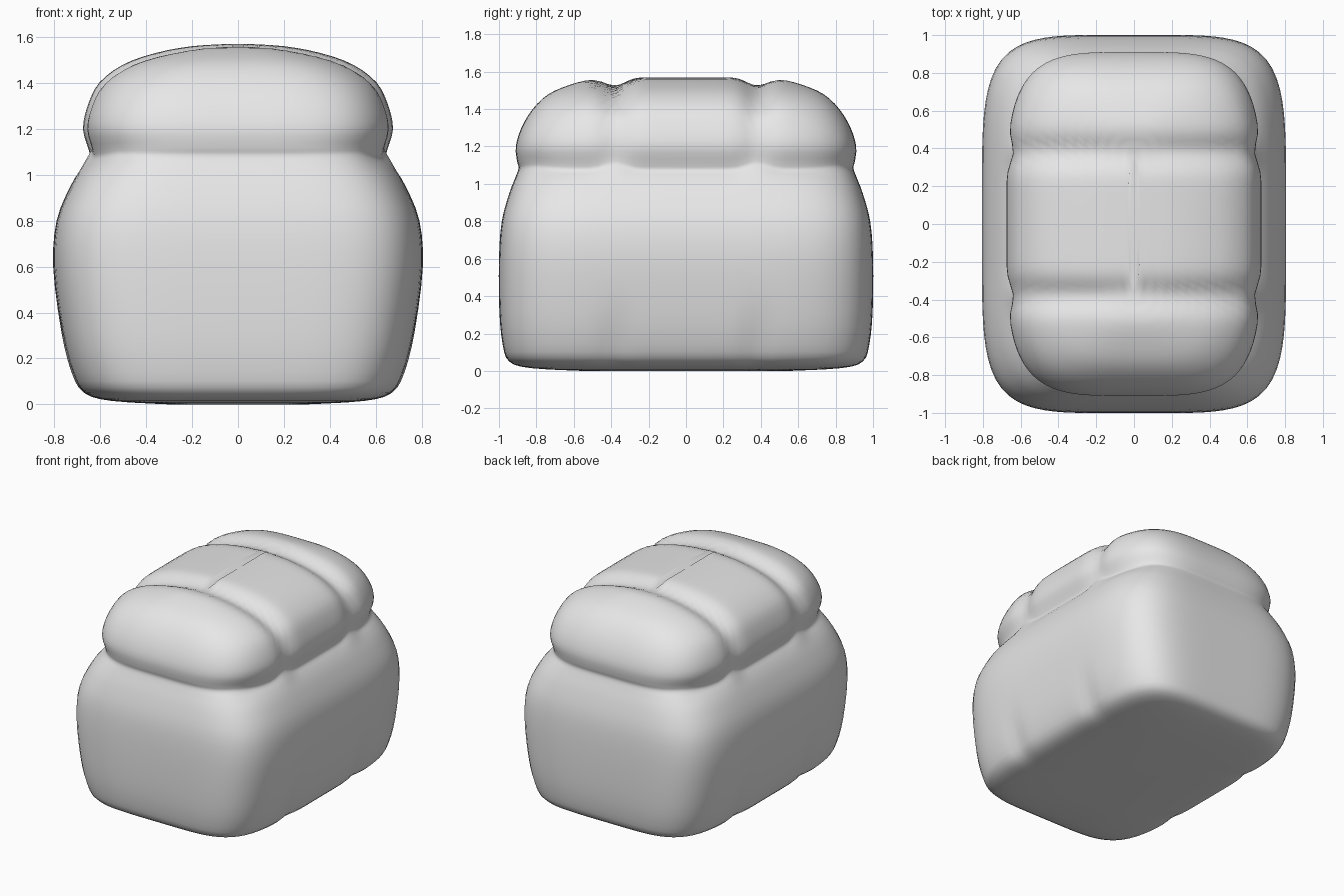
import bpy
import bmesh
import math

cube = bpy.data.objects.get("Cube")
if cube:
    bpy.data.objects.remove(cube, do_unlink=True)

# Single plain material
crust = bpy.data.materials.new("plain_grey")
crust.use_nodes = True
grey = (0.8, 0.8, 0.8, 1.0)
crust.diffuse_color = grey
crust.node_tree.nodes["Principled BSDF"].inputs["Base Color"].default_value = grey

# Loaf profile: height, half width, half depth, corner squareness
PROFILE = [
    (0.0, 0.30, 0.55, 4), (0.015, 0.55, 0.83, 4.5), (0.05, 0.67, 0.945, 5),
    (0.14, 0.725, 0.98, 5), (0.32, 0.77, 0.998, 5), (0.6, 0.805, 1.0, 5),
    (0.8, 0.79, 0.985, 5), (0.95, 0.73, 0.945, 4.8), (1.04, 0.675, 0.91, 4.5),
    (1.085, 0.645, 0.895, 4.2), (1.12, 0.65, 0.903, 4), (1.2, 0.675, 0.91, 4),
    (1.3, 0.655, 0.88, 4), (1.4, 0.605, 0.82, 3.8), (1.48, 0.5, 0.735, 3.5),
    (1.53, 0.36, 0.62, 3.2), (1.56, 0.2, 0.5, 3), (1.57, 0.03, 0.36, 3),
]
SEGMENTS = 128
SUBSTEPS = 3


def smooth_step(a, b, v):
    t = min(1, max(0, (v - a) / (b - a)))
    return t * t * (3 - 2 * t)


def spline(rows, i, t):
    """Smooth interpolation between profile rows i and i + 1."""
    last = len(rows) - 1
    r0, r1, r2, r3 = (rows[min(last, max(0, i + k))] for k in (-1, 0, 1, 2))
    out = []
    for a, b, c, d in zip(r0, r1, r2, r3):
        m, n = (c - a) / 2, (d - b) / 2
        out.append(b + m * t + (3 * (c - b) - 2 * m - n) * t ** 2
                   + (2 * (b - c) + m + n) * t ** 3)
    return out


def shape(x, y, z):
    """Press the two cross grooves into the bun and lump the lower sides."""
    groove = sum(math.exp(-((y - s * 0.38) / 0.075) ** 2) for s in (-1, 1))
    bun = smooth_step(1.08, 1.2, z)
    top = smooth_step(1.25, 1.5, z)
    low = 1 - smooth_step(0.1, 0.45, z)
    x *= 1 - groove * (0.045 * bun + 0.03 * low)
    # the lip of the bun rises where a groove runs into it
    lip = math.exp(-((z - 1.1) / 0.06) ** 2) * smooth_step(0.5, 0.62, abs(x))
    z += 0.035 * lip * (groove - 0.4)
    z -= 0.045 * groove * top
    return x, y, z


def ring(bm, row):
    z, hx, hy, n = row
    verts = []
    for k in range(SEGMENTS):
        a = 2 * math.pi * k / SEGMENTS
        c, s = math.cos(a), math.sin(a)
        r = (abs(c) ** n + abs(s) ** n) ** (-1 / n)
        verts.append(bm.verts.new(shape(hx * r * c, hy * r * s, z)))
    return verts


# Loaf: stacked rounded-rectangle rings, closed at both ends
bm = bmesh.new()
rows = [spline(PROFILE, i, k / SUBSTEPS)
        for i in range(len(PROFILE) - 1) for k in range(SUBSTEPS)]
rows.append(PROFILE[-1])
rings = [ring(bm, row) for row in rows]
for lower, upper in zip(rings, rings[1:]):
    for k in range(SEGMENTS):
        j = (k + 1) % SEGMENTS
        bm.faces.new((lower[k], lower[j], upper[j], upper[k]))
bm.faces.new(rings[0][::-1])
bm.faces.new(rings[-1])
bmesh.ops.recalc_face_normals(bm, faces=bm.faces[:])

mesh = bpy.data.meshes.new("bread_loaf")
bm.to_mesh(mesh)
bm.free()
mesh.materials.append(crust)
mesh.shade_smooth()
loaf = bpy.data.objects.new("bread_loaf", mesh)
bpy.context.scene.collection.objects.link(loaf)
